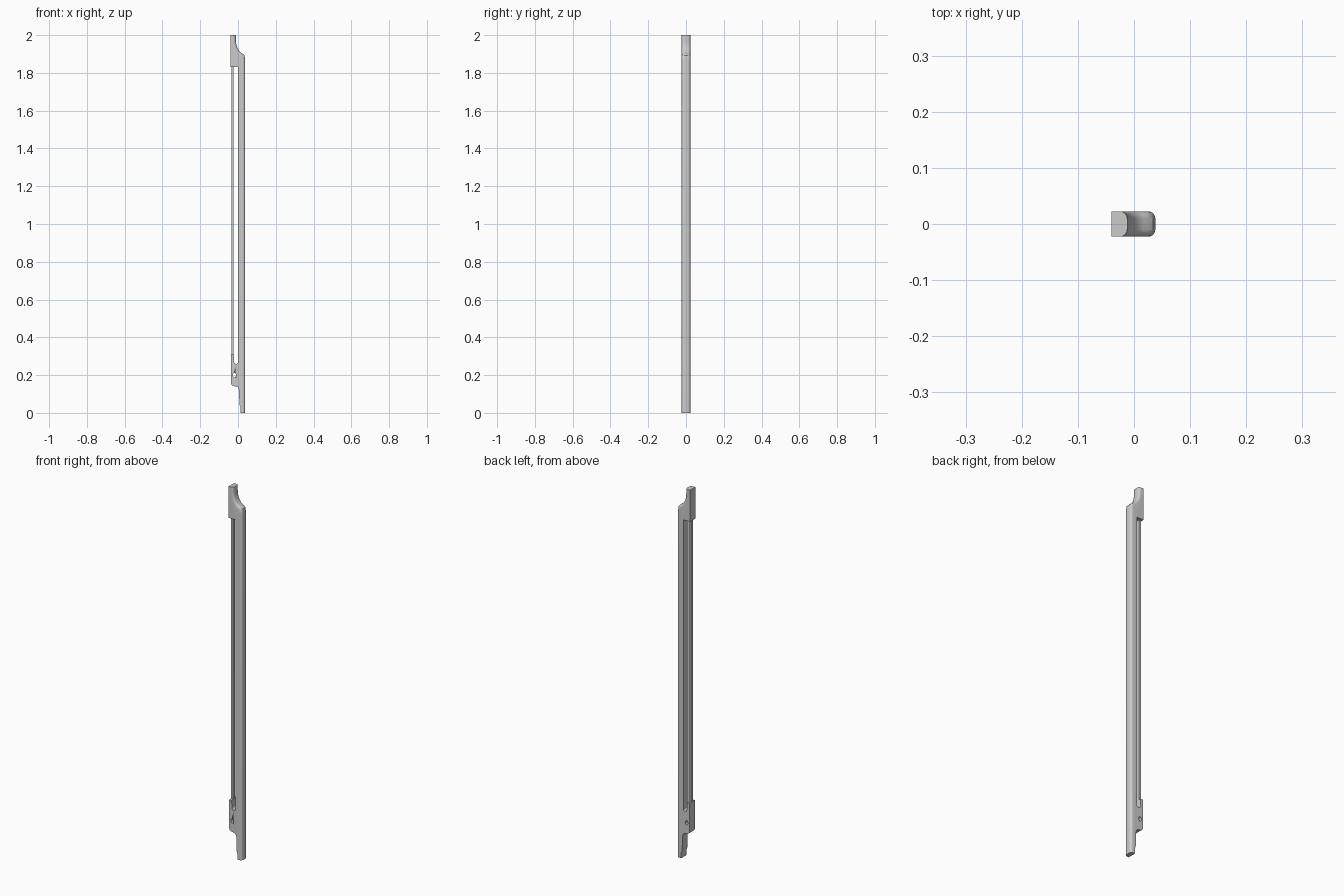
import bpy, bmesh, math

if "Cube" in bpy.data.objects:
    bpy.data.objects.remove(bpy.data.objects["Cube"])

HALF = 0.0225  # half thickness in y


def arc(cx, cz, rx, rz, a0, a1, n):
    pts = []
    for i in range(n + 1):
        a = math.radians(a0 + (a1 - a0) * i / n)
        pts.append((cx + rx * math.cos(a), cz + rz * math.sin(a)))
    return pts


def smooth(ob):
    bpy.ops.object.select_all(action='DESELECT')
    ob.select_set(True)
    bpy.context.view_layer.objects.active = ob
    bpy.ops.object.shade_smooth_by_angle(angle=math.radians(35))


def slab(name, outline, half, rounded=0, radius=0.013):
    """Extrude an x/z outline in y; round the rims of the first `rounded` points."""
    bm = bmesh.new()
    front = [bm.verts.new((x, -half, z)) for x, z in outline]
    back = [bm.verts.new((x, half, z)) for x, z in outline]
    n = len(outline)
    bm.faces.new(front)
    bm.faces.new(back[::-1])
    for i in range(n):
        j = (i + 1) % n
        bm.faces.new((front[j], front[i], back[i], back[j]))
    bmesh.ops.recalc_face_normals(bm, faces=bm.faces)
    if rounded:
        rims = [bm.edges.get((ring[i], ring[i + 1]))
                for ring in (front, back) for i in range(rounded - 1)]
        bmesh.ops.bevel(bm, geom=rims, offset=radius, segments=5, profile=0.5,
                        affect='EDGES', clamp_overlap=True)
    me = bpy.data.meshes.new(name)
    bm.to_mesh(me)
    bm.free()
    ob = bpy.data.objects.new(name, me)
    bpy.context.collection.objects.link(ob)
    smooth(ob)
    return ob


# Long stick with the curved head in one outline, outer side first
outer = [(0.038, 0.0), (0.038, 1.87), (0.034, 1.893)]
outer += arc(0.036, 1.972, 0.047, 0.072, 255, 180, 8) + [(-0.012, 2.0)]
inner = [(-0.04, 2.0), (-0.04, 1.83), (0.0, 1.83), (0.0, 0.135),
         (0.006, 0.12), (0.007, 0.045), (0.013, 0.03), (0.013, 0.0)]
slab("stick_and_head", outer + inner, HALF, len(outer))

# Frog with a U-shaped throat and rounded heel
frog_pts = [(0.002, 0.285)] + arc(-0.01, 0.273, 0.011, 0.014, 0, -180, 10)
frog_pts += [(-0.022, 0.31), (-0.037, 0.31)]
frog_pts += arc(-0.021, 0.158, 0.016, 0.016, 180, 260, 5)
frog_pts += [(0.0, 0.136), (0.006, 0.12), (0.012, 0.12), (0.012, 0.285)]
frog = slab("frog", frog_pts, HALF)

# Round eye through the frog
eye = slab("eye_cutter", arc(-0.019, 0.20, 0.008, 0.012, 0, 345, 23), 0.05)
eye.hide_render = True
eye.hide_set(True)
cut = frog.modifiers.new("eye", 'BOOLEAN')
cut.operation = 'DIFFERENCE'
cut.object = eye
cut.solver = 'EXACT'

# Hair ribbon stretched between frog and head
slab("hair", [(-0.035, 0.30), (-0.023, 0.30), (-0.023, 1.84), (-0.035, 1.84)], 0.008)
